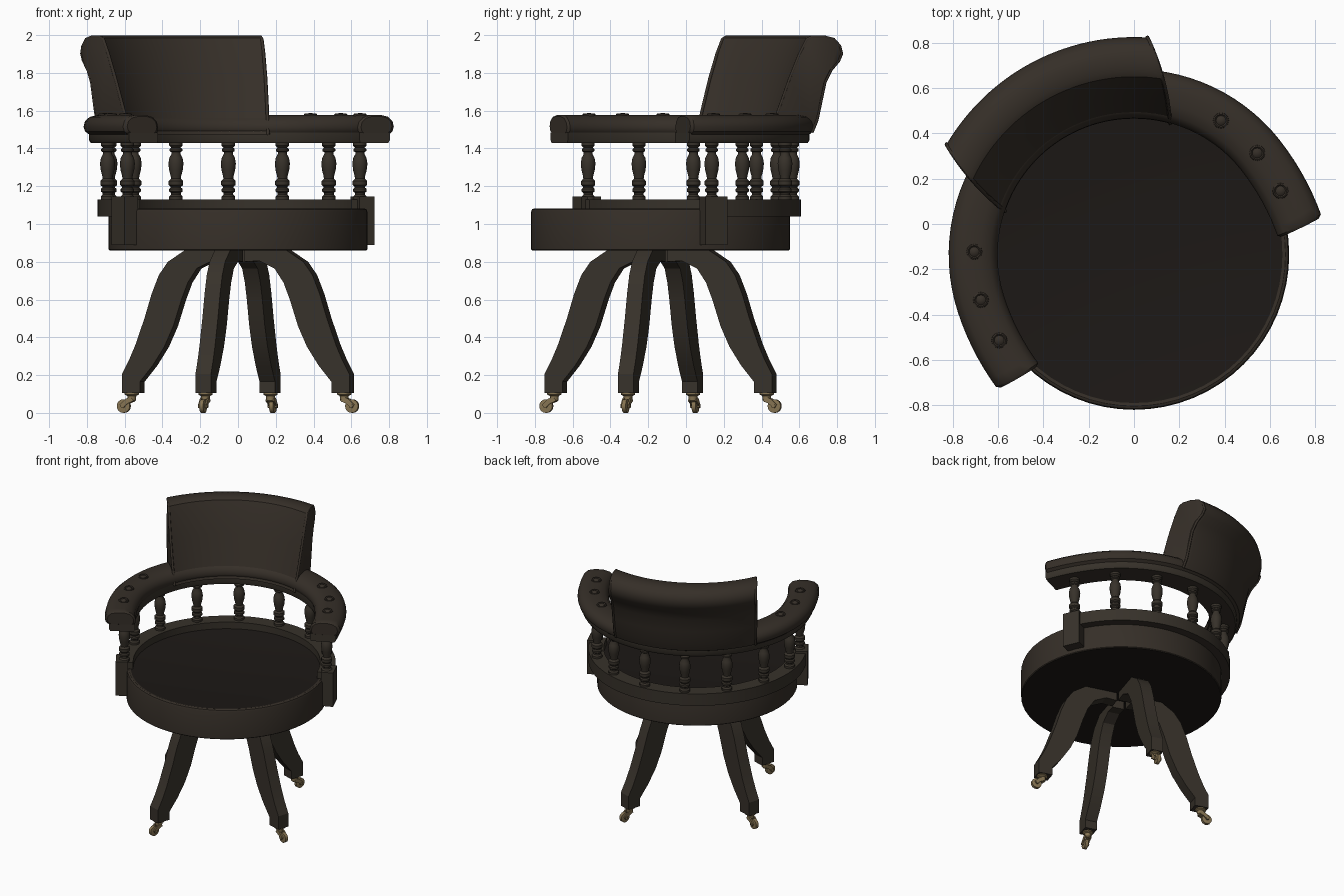
import bpy, bmesh, math
from mathutils import Vector, Matrix

if "Cube" in bpy.data.objects:
    bpy.data.objects.remove(bpy.data.objects["Cube"])

CY = -0.135                 # seat centre on y
BACK = math.radians(118)    # direction of the backrest


def mat(name, c):
    m = bpy.data.materials.new(name)
    m.diffuse_color = (*c, 1)
    m.use_nodes = True
    m.node_tree.nodes["Principled BSDF"].inputs["Base Color"].default_value = m.diffuse_color
    return m


WOOD = mat("dark wood", (0.038, 0.031, 0.023))
LEATHER = mat("brown leather", (0.036, 0.028, 0.021))
SEAT = mat("seat leather", (0.012, 0.0095, 0.008))
BRASS = mat("aged brass", (0.24, 0.175, 0.085))


def polar(r, a, z):
    return Vector((r * math.cos(a), CY + r * math.sin(a), z))


def finish(name, bm, *mats, angle=35):
    bmesh.ops.recalc_face_normals(bm, faces=bm.faces)
    me = bpy.data.meshes.new(name)
    bm.to_mesh(me)
    bm.free()
    ob = bpy.data.objects.new(name, me)
    bpy.context.collection.objects.link(ob)
    for m in mats:
        me.materials.append(m)
    bpy.ops.object.select_all(action='DESELECT')
    ob.select_set(True)
    bpy.context.view_layer.objects.active = ob
    if angle:
        bpy.ops.object.shade_smooth_by_angle(angle=math.radians(angle))
    return ob


def skin(bm, rings, closed_ends=True):
    """Bridge successive closed rings of points."""
    vs = [[bm.verts.new(p) for p in ring] for ring in rings]
    n = len(vs[0])
    for a, b in zip(vs, vs[1:]):
        for i in range(n):
            bm.faces.new((a[i], a[(i + 1) % n], b[(i + 1) % n], b[i]))
    if closed_ends:
        bm.faces.new(vs[0])
        bm.faces.new(vs[-1])


def lathe(bm, profile, origin, sides, turn=None):
    turn = turn or Matrix.Identity(3)
    skin(bm, [[origin + turn @ Vector((r * math.cos(k * math.tau / sides),
                                       r * math.sin(k * math.tau / sides), z))
               for k in range(sides)] for r, z in profile])


def arc_sweep(name, profile, half, m, segs=40, flare=0.0, puff=0.0):
    """Sweep an (r, z) section round the seat; half(r) is the half angle in degrees."""
    cr = sum(p[0] for p in profile) / len(profile)
    cz = sum(p[1] for p in profile) / len(profile)
    ts = [-1 + 2 * k / segs for k in range(segs + 1)]
    ts = [(t, 1.0) for t in ts]
    if puff:    # rounded ends
        ts[0] = (-0.992, 1.0)
        ts[-1] = (0.992, 1.0)
        ts = [(-1, 1 - puff)] + ts + [(1, 1 - puff)]
    bm = bmesh.new()
    rings = []
    for t, s in ts:
        ring = []
        for r, z in profile:
            r2, z2 = cr + (r - cr) * s, cz + (z - cz) * s
            deg = half(r2) * t
            k = max(0, (abs(deg) - 80) / 30)
            ring.append(polar(r2 + flare * k * k, BACK + math.radians(deg), z2))
        rings.append(ring)
    skin(bm, rings)
    return finish(name, bm, m)


# Round seat with a rolled top edge; flat faces above and below are darker
bm = bmesh.new()
lathe(bm, [(0.68, 0.86), (0.685, 0.865), (0.685, 1.065), (0.68, 1.078), (0.668, 1.083), (0.655, 1.08)],
      Vector((0, CY, 0)), 64)
bm.normal_update()
for f in bm.faces:
    f.material_index = 1 if len(f.verts) > 4 else 0
finish("seat", bm, LEATHER, SEAT)

# Curved rail around the rear of the seat
arc_sweep("lower_rail", [(0.64, 1.04), (0.745, 1.04), (0.745, 1.13), (0.64, 1.13)],
          lambda r: 98, WOOD)

# Arm rail and its padded cushion
arm_span = lambda r: 111 - (r - 0.62) * 22
arc_sweep("arm_rail", [(0.615, 1.43), (0.78, 1.43), (0.79, 1.445), (0.79, 1.485), (0.61, 1.485), (0.61, 1.445)],
          arm_span, WOOD, segs=56, flare=0.035)
arc_sweep("arm_cushion", [(0.62, 1.475), (0.79, 1.475), (0.81, 1.49), (0.818, 1.515), (0.81, 1.545),
                          (0.785, 1.567), (0.74, 1.577), (0.68, 1.577), (0.635, 1.565),
                          (0.61, 1.54), (0.602, 1.51), (0.608, 1.487)],
          arm_span, LEATHER, segs=56, flare=0.035, puff=0.15)

# Tall backrest leaning outwards with a rolled top
roll = [(0.60, 1.475), (0.65, 1.62), (0.70, 1.77), (0.75, 1.91), (0.785, 1.985), (0.81, 1.998),
        (0.87, 1.998), (0.92, 1.985), (0.95, 1.95), (0.96, 1.91), (0.945, 1.865),
        (0.905, 1.815), (0.875, 1.75), (0.855, 1.65), (0.835, 1.55), (0.81, 1.485)]
arc_sweep("backrest", roll, lambda r: 44 - (r - 0.6) * 33, LEATHER, segs=28, puff=0.06)

# Piping along both ends of the backrest
for side, label in ((-1, "left"), (1, "right")):
    cu = bpy.data.curves.new("backrest_piping_" + label, 'CURVE')
    cu.dimensions = '3D'
    cu.bevel_depth = 0.009
    cu.bevel_resolution = 1
    sp = cu.splines.new('POLY')
    sp.points.add(len(roll) - 1)
    for p, (r, z) in zip(sp.points, roll):
        a = BACK - side * math.radians(43.4 - (r - 0.6) * 33)
        p.co = (*polar(r, a, z - 0.008 if z > 1.9 else z), 1)
    cu.materials.append(LEATHER)
    bpy.context.collection.objects.link(bpy.data.objects.new("backrest_piping_" + label, cu))

# Three sunken buttons on each arm
bm = bmesh.new()
for s in (-1, 1):
    for d in (61, 78.5, 94.5):
        lathe(bm, [(0.036, 1.57), (0.034, 1.582), (0.028, 1.586), (0.022, 1.58), (0.018, 1.583), (0.008, 1.588)],
              polar(0.705, BACK + s * math.radians(d), 0), 12)
finish("arm_buttons", bm, LEATHER)

# Nine turned spindles between the rails
turned = [(0.036, 1.125), (0.036, 1.145), (0.026, 1.155), (0.026, 1.165), (0.036, 1.172), (0.036, 1.185),
          (0.028, 1.192), (0.028, 1.198), (0.038, 1.206), (0.038, 1.228), (0.026, 1.24),
          (0.028, 1.255), (0.036, 1.285), (0.040, 1.32), (0.035, 1.35), (0.024, 1.37),
          (0.024, 1.38), (0.034, 1.386), (0.034, 1.397), (0.025, 1.404), (0.036, 1.415), (0.036, 1.435)]
bm = bmesh.new()
for k in range(-4, 5):
    lathe(bm, turned, polar(0.70, BACK + math.radians(23.8 * k), 0), 14)
finish("spindles", bm, WOOD)

# Blocks that tie the rail ends to the seat
bm = bmesh.new()
for s in (-1, 1):
    a = BACK + s * math.radians(95)
    bmesh.ops.create_cube(bm, size=1, matrix=Matrix.Translation(polar(0.715, a, 1.017))
                          @ Matrix.Rotation(a, 4, 'Z') @ Matrix.Diagonal((0.085, 0.125, 0.255, 1)))
finish("rail_end_blocks", bm, WOOD, angle=0)

# Four splayed legs: (inner r, inner z, outer r, outer z) stations from top to foot
stations = [(0.05, 0.80, 0.05, 0.862), (0.13, 0.805, 0.28, 0.862), (0.215, 0.765, 0.375, 0.80),
            (0.265, 0.69, 0.425, 0.73), (0.30, 0.60, 0.465, 0.63), (0.345, 0.46, 0.505, 0.50),
            (0.395, 0.35, 0.555, 0.36), (0.46, 0.25, 0.59, 0.28), (0.53, 0.165, 0.63, 0.205),
            (0.53, 0.105, 0.63, 0.105)]
for i in range(4):
    a = BACK + math.radians(45 + 90 * i)
    out = Vector((math.cos(a), math.sin(a), 0))
    tan = Vector((-math.sin(a), math.cos(a), 0))
    bm = bmesh.new()
    rings = []
    for r0, z0, r1, z1 in stations:
        w = tan * 0.043
        rings.append([polar(r0, a, z0) - w, polar(r0, a, z0) + w,
                      polar(r1, a, z1) + w, polar(r1, a, z1) - w])
    skin(bm, rings)
    finish(f"leg_{i + 1}", bm, WOOD, angle=28)

    # Brass caster: cup, fork cheeks and wheel
    bm = bmesh.new()
    lathe(bm, [(0.038, 0.107), (0.038, 0.097), (0.024, 0.09), (0.022, 0.066), (0.014, 0.058)],
          polar(0.588, a, 0), 12)
    turn = Matrix((out, Vector((0, 0, 1)), tan)).transposed()
    lathe(bm, [(0.024, -0.013), (0.036, -0.011), (0.036, 0.011), (0.024, 0.013)],
          polar(0.632, a, 0.036), 16, turn)
    lathe(bm, [(0.011, -0.026), (0.011, 0.026)], polar(0.632, a, 0.036), 8, turn)
    for s in (-1, 1):
        rings = []
        for r, z, h in ((0.58, 0.075, 0.014), (0.61, 0.062, 0.014), (0.643, 0.034, 0.011)):
            c = polar(r, a, z) + tan * s * 0.019
            up = (out * 0.5 + Vector((0, 0, 0.85))) * h
            rings.append([c - up - tan * 0.004, c + up - tan * 0.004,
                          c + up + tan * 0.004, c - up + tan * 0.004])
        skin(bm, rings)
    finish(f"caster_{i + 1}", bm, BRASS)
